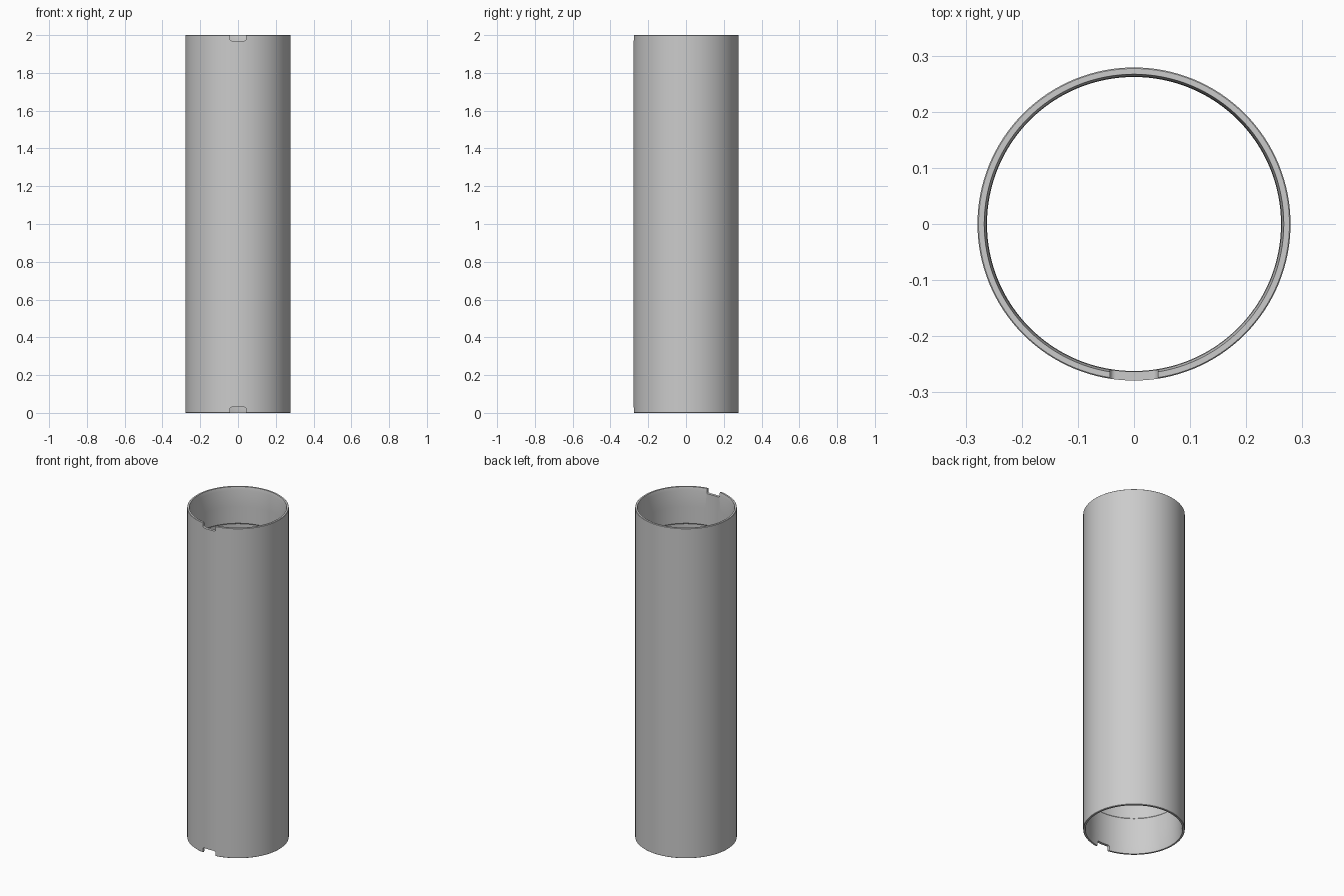
import bpy, bmesh, math
from mathutils import Matrix

if "Cube" in bpy.data.objects:
    bpy.data.objects.remove(bpy.data.objects["Cube"])

SEG = 128
R_OUT, H = 0.279, 2.0

# Inner wall at one end: (radius, depth from the end): lead-in chamfer, collar, relief
end_profile = [(0.267, 0.0), (0.263, 0.02), (0.2625, 0.12), (0.262, 0.22), (0.266, 0.225)]
outer = [(R_OUT - 0.002, 0), (R_OUT, 0.002), (R_OUT, H - 0.002), (R_OUT - 0.002, H)]
profile = (outer
           + [(r, H - d) for r, d in end_profile]
           + [(r, d) for r, d in reversed(end_profile)])


def lathe(name, pts):
    """Revolve a closed (radius, z) profile around z."""
    bm = bmesh.new()
    rings = []
    for i in range(SEG):
        a = 2 * math.pi * i / SEG
        rings.append([bm.verts.new((r * math.cos(a), r * math.sin(a), z)) for r, z in pts])
    n = len(pts)
    for i in range(SEG):
        a, b = rings[i], rings[(i + 1) % SEG]
        for j in range(n):
            k = (j + 1) % n
            bm.faces.new((a[j], b[j], b[k], a[k]))
    bmesh.ops.recalc_face_normals(bm, faces=bm.faces)
    mesh = bpy.data.meshes.new(name)
    bm.to_mesh(mesh)
    bm.free()
    ob = bpy.data.objects.new(name, mesh)
    bpy.context.collection.objects.link(ob)
    return ob


def notch_cutter(z):
    """Round-cornered block straddling the front wall at one end."""
    bm = bmesh.new()
    bmesh.ops.create_cube(bm, size=1, matrix=Matrix.Translation((0, -0.27, z))
                          @ Matrix.Diagonal((0.085, 0.1, 0.06, 1)))
    edges = [e for e in bm.edges if abs(e.verts[0].co.y - e.verts[1].co.y) > 0.05]
    bmesh.ops.bevel(bm, geom=edges, offset=0.01, segments=5, profile=0.5, affect='EDGES')
    mesh = bpy.data.meshes.new("notch_cutter")
    bm.to_mesh(mesh)
    bm.free()
    ob = bpy.data.objects.new("notch_cutter", mesh)
    bpy.context.collection.objects.link(ob)
    ob.hide_render = True
    return ob


# Main tube with a locating notch at both ends of the front
tube = lathe("tube", profile)
bpy.context.view_layer.objects.active = tube
tube.select_set(True)
for z in (0, H):
    cutter = notch_cutter(z)
    mod = tube.modifiers.new("notch", 'BOOLEAN')
    mod.operation = 'DIFFERENCE'
    mod.solver = 'EXACT'
    mod.object = cutter
    bpy.ops.object.modifier_apply(modifier=mod.name)
    bpy.data.objects.remove(cutter)

bpy.ops.object.shade_smooth_by_angle(angle=math.radians(25))
